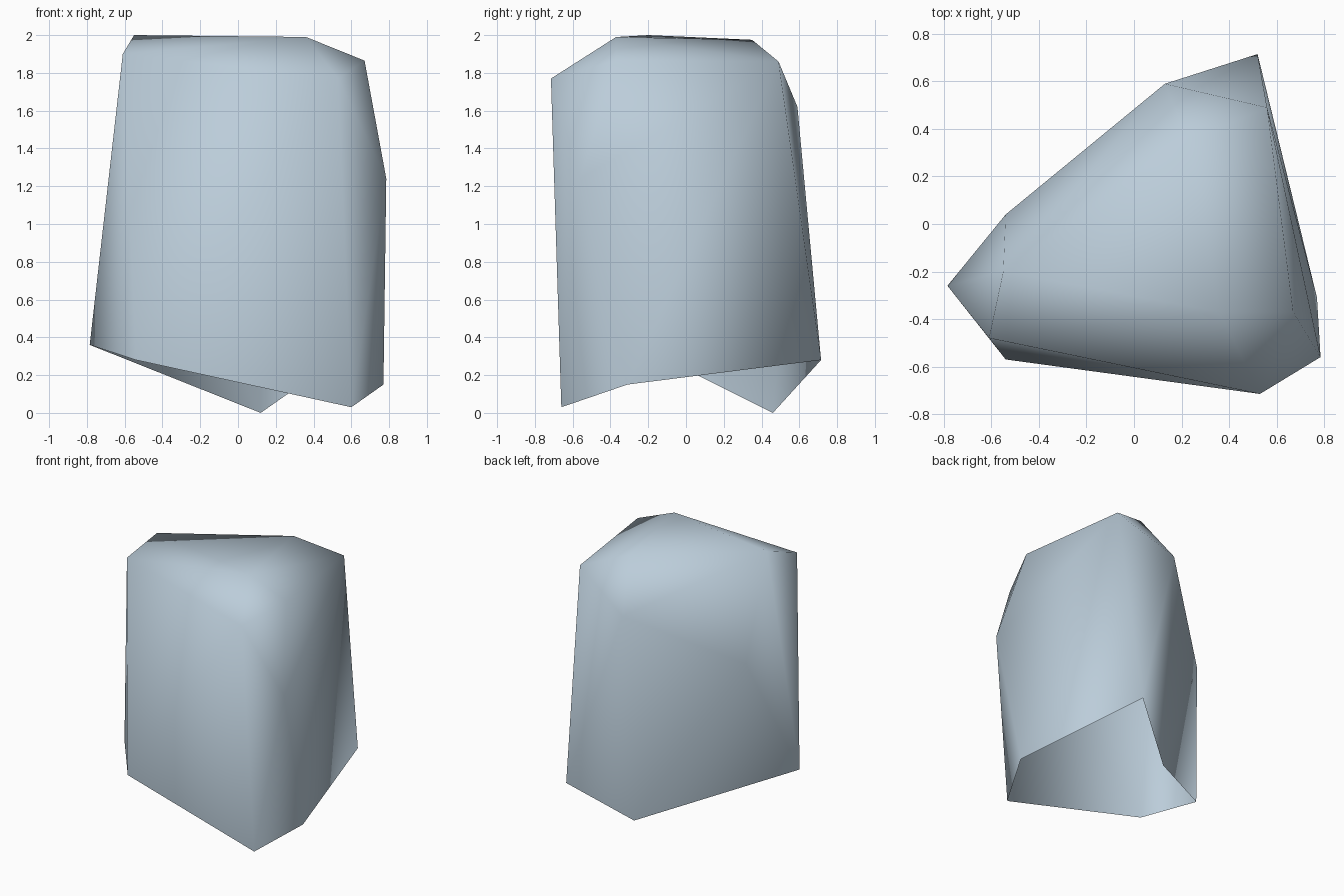
import bpy, bmesh

if "Cube" in bpy.data.objects:
    bpy.data.objects.remove(bpy.data.objects["Cube"])

# Corner rings of the faceted stone shell, bottom rim first
RIM = [(-.785, -.26, .36), (-.54, -.57, .28), (.60, -.66, .03),
       (.77, -.31, .15), (.52, .715, .28), (.12, .46, 0)]
SIDES = [(.785, -.56, 1.24), (-.54, .04, 1.22), (.13, .59, 1.62), (.53, -.715, 1.77)]
CROWN = [(-.61, -.48, 1.90), (-.55, -.20, 2.0), (.36, -.37, 1.99),
         (.67, -.37, 1.865), (.56, .49, 1.86), (.23, .35, 1.975)]

bm = bmesh.new()
rim = [bm.verts.new(p) for p in RIM]
for p in SIDES + CROWN:
    bm.verts.new(p)

# Convex shell
bmesh.ops.convex_hull(bm, input=bm.verts[:])

# Open underside: drop faces lying wholly on the rim
rim_set = set(rim)
cap = [f for f in bm.faces if all(v in rim_set for v in f.verts)]
bmesh.ops.delete(bm, geom=cap, context='FACES_ONLY')
loose = [e for e in bm.edges if not e.link_faces]
bmesh.ops.delete(bm, geom=loose, context='EDGES')
bmesh.ops.recalc_face_normals(bm, faces=bm.faces[:])
for f in bm.faces:
    f.smooth = True

mesh = bpy.data.meshes.new("stone_shell")
bm.to_mesh(mesh)
bm.free()
stone = bpy.data.objects.new("stone_shell", mesh)
bpy.context.collection.objects.link(stone)

# Pale blue-grey stone
mat = bpy.data.materials.new("pale_blue_grey")
mat.diffuse_color = (.50, .61, .70, 1)
mat.use_nodes = True
mat.node_tree.nodes["Principled BSDF"].inputs["Base Color"].default_value = mat.diffuse_color
mesh.materials.append(mat)
